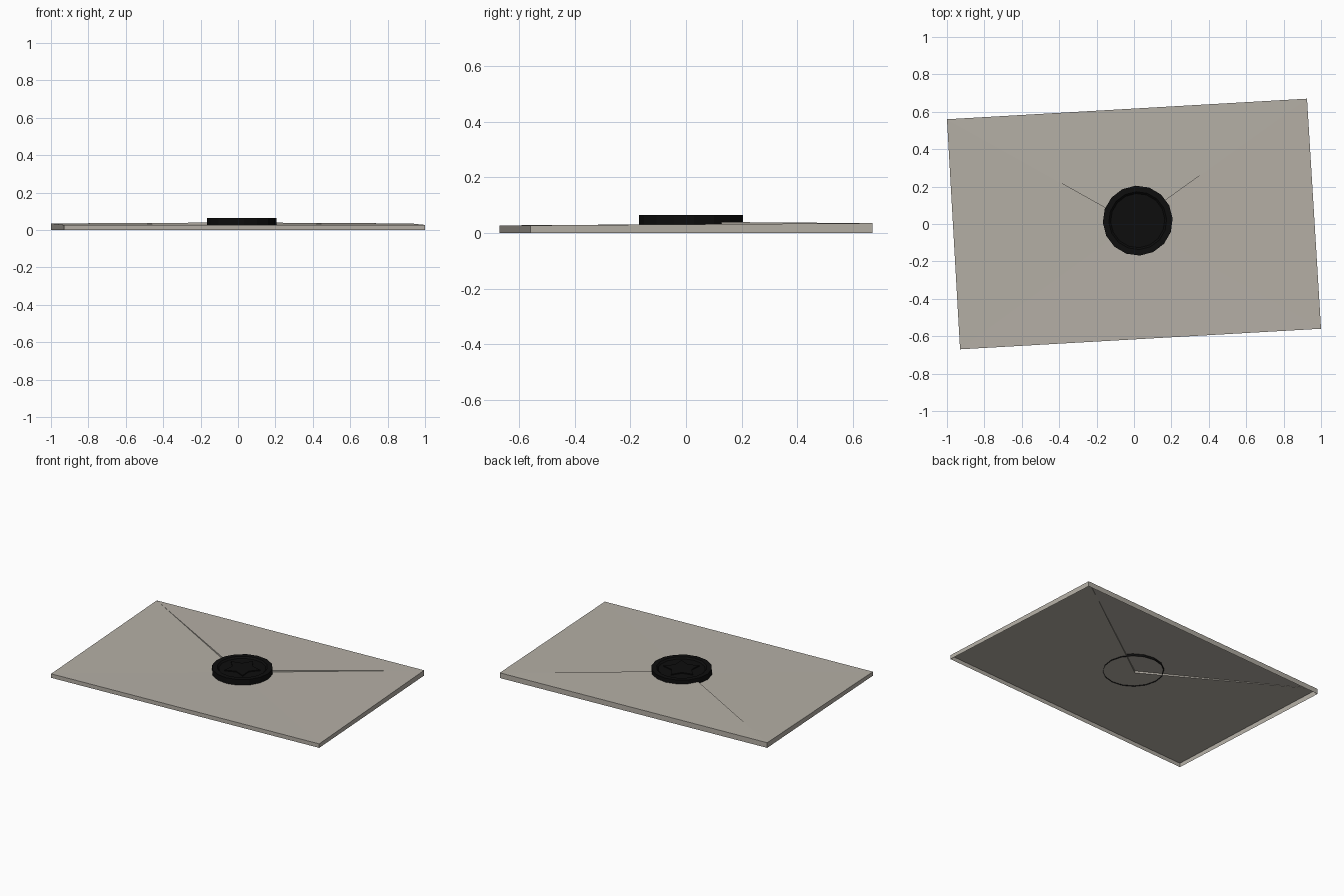
import bpy, bmesh, math

if "Cube" in bpy.data.objects:
    bpy.data.objects.remove(bpy.data.objects["Cube"])


def material(name, rgb):
    m = bpy.data.materials.new(name)
    m.diffuse_color = (*rgb, 1)
    m.use_nodes = True
    m.node_tree.nodes["Principled BSDF"].inputs["Base Color"].default_value = m.diffuse_color
    return m


paper = material("paper", (0.46, 0.43, 0.38))
wax = material("black_wax", (0.004, 0.004, 0.004))


def make_object(name, verts, faces, mat):
    mesh = bpy.data.meshes.new(name)
    mesh.from_pydata(verts, [], faces)
    mesh.materials.append(mat)
    ob = bpy.data.objects.new(name, mesh)
    bpy.context.collection.objects.link(ob)
    return ob


# Envelope outline: front left, front right, back right, back left
corners = [(-0.93, -0.67), (1.0, -0.56), (0.925, 0.67), (-1.0, 0.56)]
top_z = [0.027, 0.027, 0.035, 0.035]

# Envelope body: open underneath, top panel notched to the centre
verts = [(x, y, 0) for x, y in corners]
verts += [(x, y, z) for (x, y), z in zip(corners, top_z)]
verts.append((-0.005, 0.003, 0.027))
faces = [(i, (i + 1) % 4, (i + 1) % 4 + 4, i + 4) for i in range(4)]
faces += [(4, 5, 8), (5, 6, 8), (7, 4, 8)]
make_object("envelope_body", verts, faces, paper)

# Closing flap: triangle lifted at its tip, with a small folded edge
bl, br = verts[7], verts[6]
make_object("envelope_flap", [br, bl, (-0.005, 0.003, 0.04), verts[8]],
            [(0, 1, 2), (1, 3, 2), (3, 0, 2)], paper)


# Wax seal: stepped rings, open below
def seal():
    bm = bmesh.new()
    n, cx, cy = 16, 0.02, 0.018

    def ring(r, z):
        return [bm.verts.new((cx + r * math.cos(a), cy + r * math.sin(a), z))
                for a in (2 * math.pi * i / n + 0.06 for i in range(n))]

    profile = [(0.187, 0.022), (0.187, 0.065), (0.155, 0.065), (0.145, 0.055)]
    rings = [ring(r, z) for r, z in profile]
    for a, b in zip(rings, rings[1:]):
        for i in range(n):
            j = (i + 1) % n
            bm.faces.new((a[i], a[j], b[j], b[i]))
    bm.faces.new(rings[-1])

    # Plain five-pointed relief in the recess
    low, high = [], []
    for i in range(10):
        r = 0.115 if i % 2 == 0 else 0.065
        a = math.pi / 2 + i * math.pi / 5
        x, y = cx + r * math.cos(a), cy + r * math.sin(a)
        low.append(bm.verts.new((x, y, 0.055)))
        high.append(bm.verts.new((x, y, 0.061)))
    for i in range(10):
        j = (i + 1) % 10
        bm.faces.new((low[i], low[j], high[j], high[i]))
    bm.faces.new(high)

    mesh = bpy.data.meshes.new("wax_seal")
    bm.to_mesh(mesh)
    bm.free()
    mesh.materials.append(wax)
    bpy.context.collection.objects.link(bpy.data.objects.new("wax_seal", mesh))


seal()
